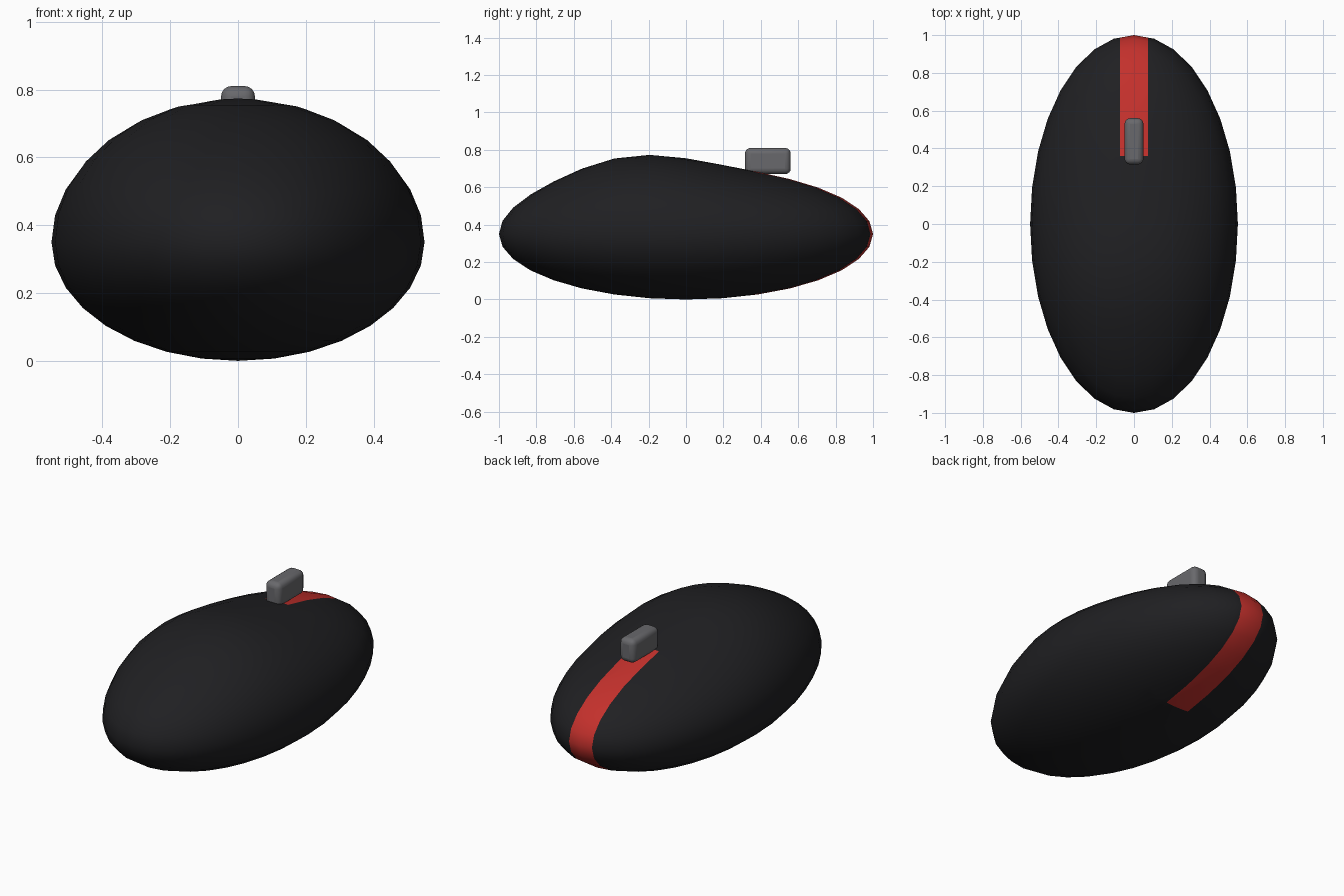
import bpy, bmesh, math
from mathutils import Vector

if "Cube" in bpy.data.objects:
    bpy.data.objects.remove(bpy.data.objects["Cube"])

HALF = Vector((0.55, 1.0, 0.35))


def material(name, rgb):
    mat = bpy.data.materials.new(name)
    mat.diffuse_color = (*rgb, 1.0)
    mat.use_nodes = True
    mat.node_tree.nodes["Principled BSDF"].inputs["Base Color"].default_value = mat.diffuse_color
    return mat


black = material("black", (0.014, 0.014, 0.016))
red = material("red", (0.55, 0.03, 0.025))
grey = material("grey", (0.14, 0.14, 0.15))

# Body: flattened ellipsoid with a palm hump on its upper half
bm = bmesh.new()
bmesh.ops.create_uvsphere(bm, u_segments=32, v_segments=16, radius=1.0)
for v in bm.verts:
    x, y, z = v.co
    hump = 0.088 * math.exp(-((y + 0.33) / 0.48) ** 2) * max(z, 0.0)
    v.co = (x * HALF.x, y * HALF.y, (z + 1.0) * HALF.z + hump)

# Red centre stripe: cut its borders into the back half, then colour the faces
STRIPE_X, STRIPE_Y = 0.075, 0.36
for co, no in (((0, STRIPE_Y, 0), (0, 1, 0)),
               ((STRIPE_X, 0, 0), (1, 0, 0)),
               ((-STRIPE_X, 0, 0), (1, 0, 0))):
    faces = [f for f in bm.faces if max(v.co.y for v in f.verts) > STRIPE_Y
             and min(abs(v.co.x) for v in f.verts) < 0.2]
    geom = set(faces)
    for f in faces:
        geom.update(f.edges)
        geom.update(f.verts)
    bmesh.ops.bisect_plane(bm, geom=list(geom), dist=1e-5, plane_co=co, plane_no=no)
for f in bm.faces:
    f.smooth = True
    c = f.calc_center_median()
    f.material_index = int(abs(c.x) < STRIPE_X and c.y > STRIPE_Y)

mesh = bpy.data.meshes.new("mouse_body")
bm.to_mesh(mesh)
bm.free()
mesh.materials.append(black)
mesh.materials.append(red)
body = bpy.data.objects.new("mouse_body", mesh)
bpy.context.collection.objects.link(body)

# Scroll wheel: rounded block standing on the stripe
bpy.ops.mesh.primitive_cube_add(size=1, location=(0, 0.4375, 0.74))
wheel = bpy.context.object
wheel.name = "scroll_wheel"
wheel.scale = (0.10, 0.245, 0.14)
bpy.ops.object.transform_apply(location=False, rotation=False, scale=True)
bevel = wheel.modifiers.new("rounding", 'BEVEL')
bevel.width = 0.03
bevel.segments = 4
wheel.data.materials.append(grey)
bpy.ops.object.shade_smooth_by_angle(angle=math.radians(40))
